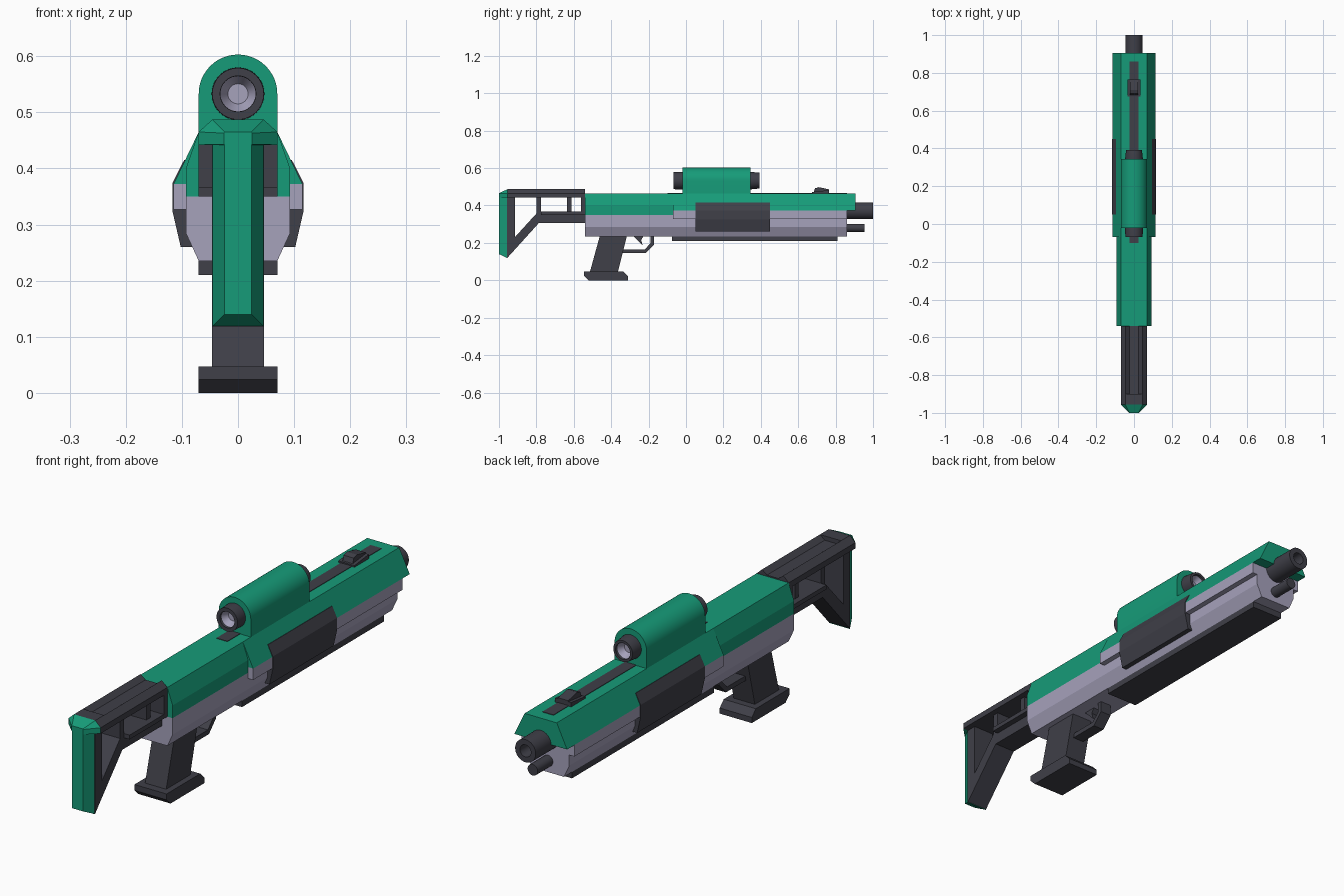
import bpy, bmesh, math

if "Cube" in bpy.data.objects:
    bpy.data.objects.remove(bpy.data.objects["Cube"])

def material(name, rgb):
    m = bpy.data.materials.new(name)
    m.diffuse_color = (*rgb, 1)
    m.use_nodes = True
    m.node_tree.nodes["Principled BSDF"].inputs["Base Color"].default_value = m.diffuse_color
    return m

GREEN = material("green", (0.008, 0.33, 0.19))
DARK = material("charcoal", (0.05, 0.05, 0.065))
LILAC = material("lilac", (0.38, 0.36, 0.5))

def finish(name, bm, mat, smooth=False):
    bmesh.ops.recalc_face_normals(bm, faces=bm.faces[:])
    me = bpy.data.meshes.new(name)
    bm.to_mesh(me)
    bm.free()
    ob = bpy.data.objects.new(name, me)
    bpy.context.collection.objects.link(ob)
    me.materials.append(mat)
    if smooth:
        bpy.ops.object.select_all(action='DESELECT')
        bpy.context.view_layer.objects.active = ob
        ob.select_set(True)
        bpy.ops.object.shade_smooth_by_angle(angle=math.radians(30))
    return ob

def loft(name, a, b, mat, smooth=False):
    """Closed solid between two matching outlines of 3D points."""
    bm = bmesh.new()
    va, vb = [[bm.verts.new(p) for p in s] for s in (a, b)]
    bm.faces.new(va)
    bm.faces.new(vb[::-1])
    n = len(a)
    for i in range(n):
        j = (i + 1) % n
        bm.faces.new((va[i], va[j], vb[j], vb[i]))
    return finish(name, bm, mat, smooth)

def along_y(name, pts, y0, y1, mat, smooth=False):
    return loft(name, [(x, y0, z) for x, z in pts], [(x, y1, z) for x, z in pts], mat, smooth)

def across_x(name, pts, w, mat):
    return loft(name, [(-w, y, z) for y, z in pts], [(w, y, z) for y, z in pts], mat)

def box(name, w, y0, y1, z0, z1, mat):
    return across_x(name, [(y0, z0), (y1, z0), (y1, z1), (y0, z1)], w, mat)

def sym(half):
    """Mirror a half outline to the other side of x = 0."""
    return half + [(-x, z) for x, z in reversed(half)]

def lathe(name, prof, z, mat, n=32):
    """Turn (radius, y) points around the y direction at height z."""
    bm = bmesh.new()
    rings = [[bm.verts.new((r * math.cos(t), y, z + r * math.sin(t)))
              for t in (2 * math.pi * i / n for i in range(n))] for r, y in prof]
    for a, b in zip(rings, rings[1:]):
        for i in range(n):
            j = (i + 1) % n
            bm.faces.new((a[i], a[j], b[j], b[i]))
    bm.faces.new(rings[0])
    bm.faces.new(rings[-1])
    return finish(name, bm, mat, True)

# Receiver, rear half
along_y("rear_upper_shell", sym([(0.093, 0.35), (0.093, 0.40), (0.07, 0.465)]), -0.54, -0.07, GREEN)
along_y("rear_lower_shell", sym([(0.07, 0.235), (0.093, 0.285), (0.093, 0.35)]), -0.54, -0.07, LILAC)

# Handguard, front half
along_y("front_upper_shell", sym([(0.115, 0.372), (0.07, 0.465)]), -0.07, 0.905, GREEN)
along_y("front_lower_shell", sym([(0.07, 0.235), (0.093, 0.285), (0.093, 0.327),
                                  (0.115, 0.327), (0.115, 0.372)]), -0.07, 0.86, LILAC)
box("under_rail", 0.07, -0.075, 0.81, 0.21, 0.235, DARK)
for s, side in ((1, "right"), (-1, "left")):
    panel = [(0.07, 0.415), (0.096, 0.415), (0.117, 0.374), (0.117, 0.325), (0.102, 0.26), (0.07, 0.26)]
    along_y(side + "_grip_panel", [(s * x, z) for x, z in panel], 0.05, 0.45, DARK)

# Barrel and lower rod
lathe("barrel", [(0.045, 0.84), (0.045, 1.0), (0.024, 1.0), (0.020, 0.93)], 0.372, DARK)
lathe("lower_rod", [(0.022, 0.84), (0.022, 0.955)], 0.28, DARK, 20)

# Top strip and front sight
box("top_strip", 0.024, -0.10, 0.86, 0.46, 0.467, DARK)
across_x("front_sight_base", [(0.675, 0.465), (0.765, 0.465), (0.765, 0.482), (0.675, 0.472)], 0.035, DARK)
across_x("front_sight_post", [(0.68, 0.465), (0.765, 0.465), (0.765, 0.486), (0.71, 0.498), (0.69, 0.492)], 0.022, DARK)

# Scope housing, eyepieces and lenses
arc = [(0.07 * math.cos(math.pi * i / 24), 0.533 + 0.07 * math.sin(math.pi * i / 24)) for i in range(25)]
along_y("scope_housing", [(0.07, 0.46)] + arc + [(-0.07, 0.46)], -0.02, 0.345, GREEN, True)
for s, m, name in ((-1, -0.02, "rear"), (1, 0.345, "front")):
    end = m + s * 0.048
    tip = 0.046 if s < 0 else 0.042
    lathe(name + "_scope_ring", [(0.046, m - s * 0.01), (0.047, m), (tip, end), (0.032, end),
                                 (0.031, m + s * 0.03)], 0.533, DARK)
    lathe(name + "_lens", [(0.0318, end - s * 0.010), (0.018, end - s * 0.035)], 0.533, LILAC).data.polygons
    # open the lens cup so it reads as a hollow
    me = bpy.data.objects[name + "_lens"].data
    ring = bpy.data.objects[name + "_scope_ring"].data
    for mesh, cut in ((me, end - s * 0.010), (ring, m + s * 0.03)):
        bm = bmesh.new()
        bm.from_mesh(mesh)
        caps = [f for f in bm.faces if len(f.verts) > 4 and abs(f.calc_center_median().y - cut) < 1e-4]
        bmesh.ops.delete(bm, geom=caps, context='FACES_ONLY')
        if mesh is me:
            bmesh.ops.reverse_faces(bm, faces=[f for f in bm.faces if f.normal.y * s < 0])
        bm.to_mesh(mesh)
        bm.free()

# Stock frame
rail = [(0.07, 0.442), (0.07, 0.465), (0.046, 0.487)]
along_y("stock_rail", sym(rail + [(0.025, 0.470)]), -0.90, -0.54, DARK)
along_y("stock_rail_end", sym(rail), -0.955, -0.90, DARK)
box("stock_lower_bar", 0.046, -0.79, -0.54, 0.307, 0.36, DARK)
box("stock_lower_flange", 0.07, -0.775, -0.54, 0.35, 0.367, DARK)
for i, (y0, y1) in enumerate(((-0.80, -0.775), (-0.636, -0.612), (-0.562, -0.54))):
    box("stock_post_%d" % (i + 1), 0.07 if i == 2 else 0.046, y0, y1, 0.355, 0.445, DARK)
across_x("stock_back_plate", [(-0.957, 0.118), (-0.914, 0.166), (-0.914, 0.445), (-0.957, 0.445)], 0.046, DARK)
across_x("stock_brace", [(-0.957, 0.118), (-0.786, 0.307), (-0.78, 0.36), (-0.797, 0.36), (-0.92, 0.225)], 0.046, DARK)

# Butt pad, tapering to the rear
back = sym([(0.046, 0.118), (0.046, 0.442), (0.07, 0.442), (0.07, 0.465), (0.046, 0.487)])
face = sym([(0.024, 0.14), (0.024, 0.442), (0.025, 0.443), (0.025, 0.463), (0.024, 0.465)])
loft("butt_pad", [(x, -0.955, z) for x, z in back], [(x, -1.0, z) for x, z in face], GREEN)

# Pistol grip and base
across_x("pistol_grip", [(-0.515, 0.04), (-0.365, 0.04), (-0.315, 0.24), (-0.46, 0.24)], 0.046, DARK)
across_x("grip_base", [(-0.52, 0), (-0.31, 0), (-0.31, 0.022), (-0.335, 0.047), (-0.545, 0.047), (-0.545, 0.024)], 0.07, DARK)

# Trigger and guard
across_x("trigger_guard", [(-0.35, 0.145), (-0.215, 0.145), (-0.172, 0.19), (-0.172, 0.24), (-0.19, 0.24),
                           (-0.19, 0.197), (-0.222, 0.164), (-0.35, 0.164)], 0.024, DARK)
across_x("trigger", [(-0.285, 0.24), (-0.225, 0.24), (-0.24, 0.215), (-0.232, 0.188)], 0.014, DARK)
